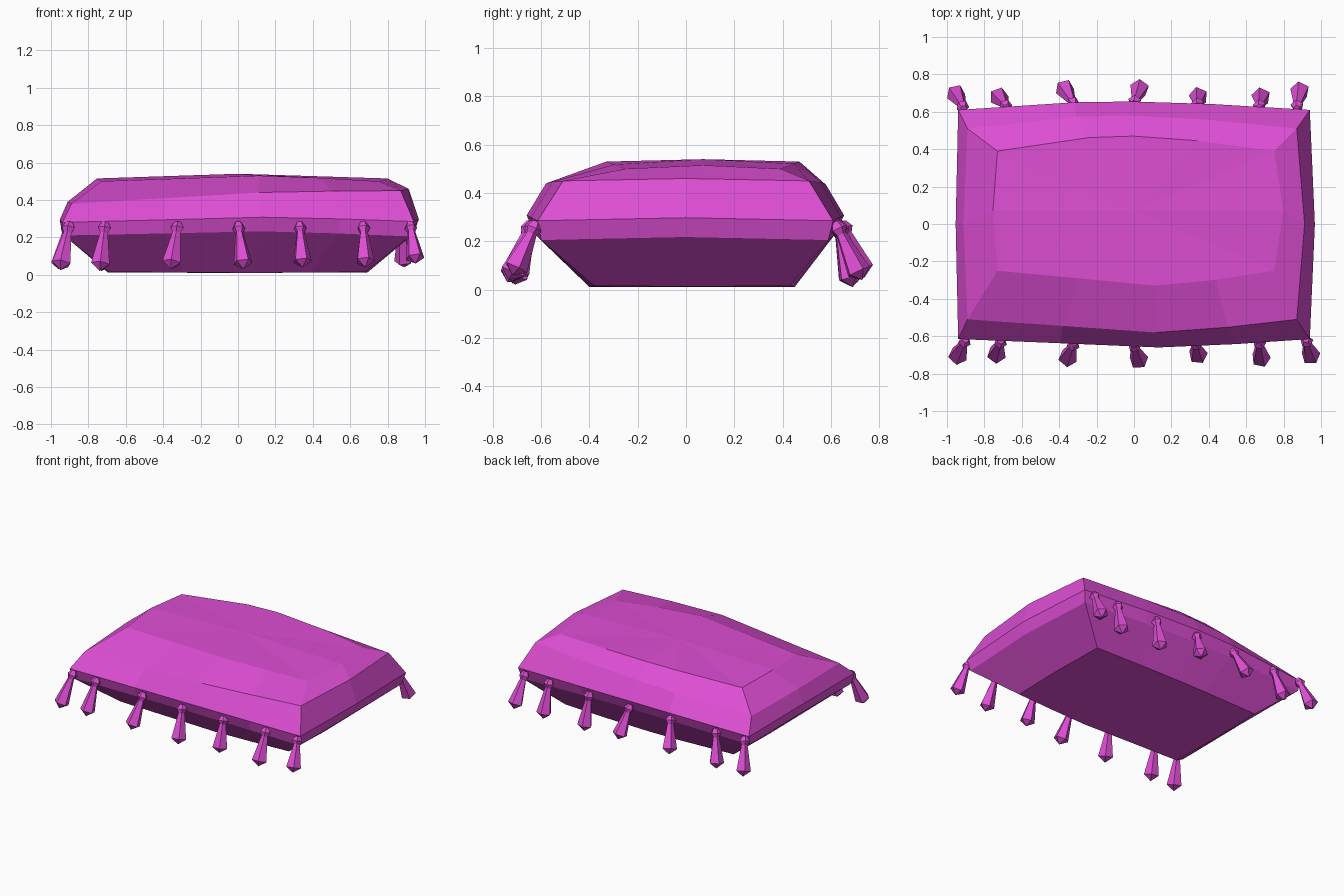
import bpy, bmesh, math
from mathutils import Vector

old = bpy.data.objects.get("Cube")
if old:
    bpy.data.objects.remove(old, do_unlink=True)

COLOUR = (0.73, 0.076, 0.66, 1)
cloth = bpy.data.materials.new("magenta cloth")
cloth.use_nodes = True
cloth.diffuse_color = COLOUR
bsdf = cloth.node_tree.nodes["Principled BSDF"]
bsdf.inputs["Base Color"].default_value = COLOUR
bsdf.inputs["Roughness"].default_value = 0.8


def finish(name, bm):
    bmesh.ops.recalc_face_normals(bm, faces=bm.faces)
    mesh = bpy.data.meshes.new(name)
    bm.to_mesh(mesh)
    bm.free()
    mesh.materials.append(cloth)
    obj = bpy.data.objects.new(name, mesh)
    bpy.context.collection.objects.link(obj)
    return obj


def skin(bm, rings, bottom, top):
    """Join stacked rings of points and close both ends with a fan."""
    loops = [[bm.verts.new(p) for p in ring] for ring in rings]
    n = len(loops[0])
    for a, b in zip(loops, loops[1:]):
        for i in range(n):
            j = (i + 1) % n
            bm.faces.new((a[i], a[j], b[j], b[i]))
    for loop, point in ((loops[0], bottom), (loops[-1], top)):
        tip = bm.verts.new(point)
        for i in range(n):
            bm.faces.new((loop[i], loop[(i + 1) % n], tip))


# Cushion: each ring is a rectangle whose edges bow outwards and upwards
FRONT_STEPS = ((0, 0), (0.29, 0.5), (0.57, 1), (0.79, 0.6), (1, 0))
BACK_STEPS = ((1, 0), (0.72, 0.7), (0.49, 1), (0.33, 0.9), (0, 0))


def cushion_ring(left, right, front, back, z_left, z_right, rise, bow):
    def z_at(t, w):
        return z_left + (z_right - z_left) * t + rise * w
    points = []
    for steps, y, way in ((FRONT_STEPS, front, -1), (BACK_STEPS, back, 1)):
        for t, w in steps:
            points.append((left + (right - left) * t, y + way * bow * w, z_at(t, w)))
        # middle of the short side that follows
        t = 1 if way < 0 else 0
        x = right + bow * 0.6 if t else left - bow * 0.3
        points.append((x, (front + back) / 2, z_at(t, 0.5)))
    return points


bm = bmesh.new()
skin(bm, [
    cushion_ring(-0.69, 0.68, -0.38, 0.43, 0.015, 0.015, -0.005, 0.02),
    cushion_ring(-0.93, 0.92, -0.60, 0.59, 0.21, 0.205, 0.025, 0.03),
    cushion_ring(-0.94, 0.94, -0.615, 0.61, 0.28, 0.285, 0.025, 0.045),
    cushion_ring(-0.89, 0.87, -0.51, 0.51, 0.38, 0.45, 0.02, 0.07),
    cushion_ring(-0.73, 0.75, -0.25, 0.39, 0.50, 0.50, 0.03, 0.08),
], (0, 0.05, 0.01), (0, 0.07, 0.54))
finish("cushion", bm)

# Tassels: a knot, a neck and a flared skirt along a slanted axis
TASSEL = ((0.0, 0.018), (0.12, 0.036), (0.22, 0.022), (0.86, 0.052))
SIDES = 5


def tassel(name, start, end):
    start, end = Vector(start), Vector(end)
    axis = end - start
    turn = axis.to_track_quat("Z", "Y")
    rings = []
    for along, radius in TASSEL:
        ring = []
        for i in range(SIDES):
            a = math.tau * i / SIDES
            spoke = Vector((math.cos(a), math.sin(a), 0)) * radius
            ring.append(start + axis * along + turn @ spoke)
        rings.append(ring)
    bm = bmesh.new()
    skin(bm, rings, start, end)
    finish(name, bm)


# Knot x, tip x, tip y distance and tip z for each row
FRONT_ROW = ((-0.90, -0.95, 0.72, 0.025), (-0.71, -0.74, 0.71, 0.02),
             (-0.32, -0.36, 0.73, 0.03), (0, 0.03, 0.74, 0.03),
             (0.33, 0.345, 0.71, 0.04), (0.67, 0.68, 0.735, 0.04),
             (0.92, 0.95, 0.72, 0.06))
BACK_ROW = ((-0.91, -0.96, 0.71, 0.03), (-0.68, -0.73, 0.69, 0.02),
            (-0.32, -0.38, 0.74, 0.05), (0, 0.035, 0.74, 0.05),
            (0.34, 0.345, 0.69, 0.01), (0.67, 0.68, 0.69, 0.01),
            (0.87, 0.89, 0.73, 0.04))
for side, way, row in (("front", -1, FRONT_ROW), ("back", 1, BACK_ROW)):
    for n, (x, tip_x, tip_y, tip_z) in enumerate(row, 1):
        y = 0.645 - 0.03 * abs(x)
        tassel(f"{side}_tassel_{n}", (x, way * y, 0.28), (tip_x, way * tip_y, tip_z))
